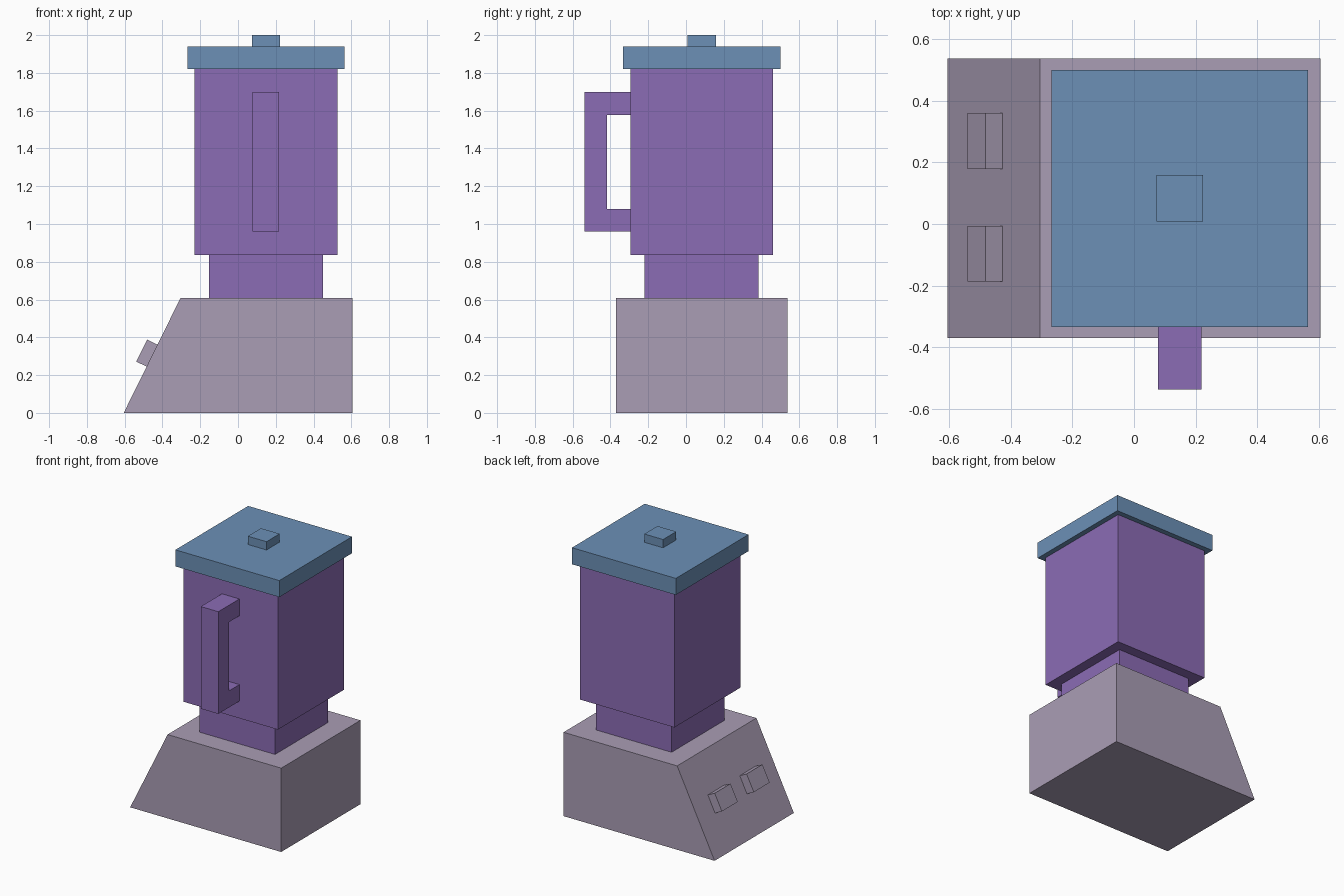
import bpy, bmesh
from mathutils import Vector

if "Cube" in bpy.data.objects:
    bpy.data.objects.remove(bpy.data.objects["Cube"])


def material(name, rgb):
    m = bpy.data.materials.new(name)
    m.diffuse_color = (*rgb, 1)
    m.use_nodes = True
    m.node_tree.nodes["Principled BSDF"].inputs["Base Color"].default_value = m.diffuse_color
    return m


GREY = material("base_mauve", (0.40, 0.34, 0.46))
PURPLE = material("jug_purple", (0.26, 0.15, 0.46))
BLUE = material("lid_blue", (0.15, 0.28, 0.47))
CX, CY = 0.148, 0.083  # jug axis


def prism(name, points, offset, mat):
    """Extrude a closed 3D outline along offset."""
    bm = bmesh.new()
    face = bm.faces.new([bm.verts.new(p) for p in points])
    new = bmesh.ops.extrude_face_region(bm, geom=[face], use_keep_orig=True)["geom"]
    bmesh.ops.translate(bm, vec=Vector(offset),
                        verts=[g for g in new if isinstance(g, bmesh.types.BMVert)])
    bmesh.ops.recalc_face_normals(bm, faces=bm.faces)
    me = bpy.data.meshes.new(name)
    bm.to_mesh(me)
    bm.free()
    me.materials.append(mat)
    ob = bpy.data.objects.new(name, me)
    bpy.context.collection.objects.link(ob)
    return ob


def slab(name, half, z0, z1, mat):
    """Square block centred on the jug axis."""
    corners = [(-1, -1), (1, -1), (1, 1), (-1, 1)]
    prism(name, [(CX + half * a, CY + half * b, z0) for a, b in corners],
          (0, 0, z1 - z0), mat)


# Motor base with sloped control panel
base = [(-0.605, 0), (0.605, 0), (0.605, 0.607), (-0.305, 0.607)]
prism("motor_base", [(x, -0.37, z) for x, z in base], (0, 0.907, 0), GREY)

# Two buttons standing out of the slope
button = [(-0.484, 0.245), (-0.426, 0.361), (-0.481, 0.388), (-0.539, 0.272)]
for i, y in enumerate((-0.187, 0.178)):
    prism(f"button_{i + 1}", [(x, y, z) for x, z in button], (0, 0.181, 0), GREY)

# Jug neck, jug, lid and lid knob
slab("jug_neck", 0.302, 0.607, 0.836, PURPLE)
slab("jug", 0.378, 0.836, 1.82, PURPLE)
slab("lid", 0.416, 1.82, 1.94, BLUE)
slab("lid_knob", 0.075, 1.94, 2.0, BLUE)

# C-shaped handle on the front
handle = [(-0.295, 0.96), (-0.537, 0.96), (-0.537, 1.70), (-0.295, 1.70),
          (-0.295, 1.578), (-0.417, 1.578), (-0.417, 1.08), (-0.295, 1.08)]
prism("handle", [(CX - 0.07, y, z) for y, z in handle], (0.14, 0, 0), PURPLE)
